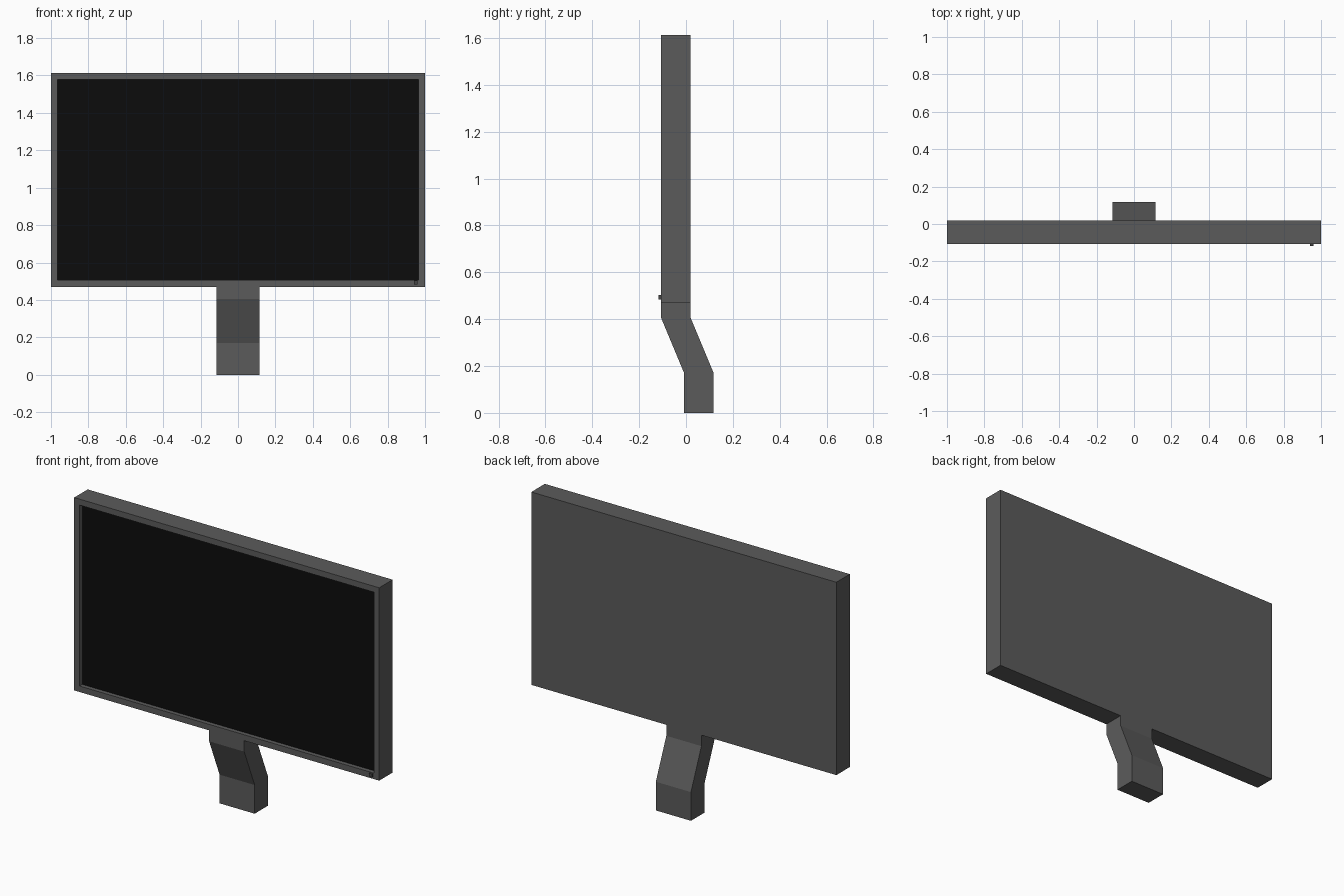
import bpy, bmesh

if "Cube" in bpy.data.objects:
    bpy.data.objects.remove(bpy.data.objects["Cube"])


def material(name, r, g, b):
    m = bpy.data.materials.new(name)
    m.diffuse_color = (r, g, b, 1)
    m.use_nodes = True
    m.node_tree.nodes["Principled BSDF"].inputs["Base Color"].default_value = m.diffuse_color
    return m


GREY = material("casing grey", 0.105, 0.105, 0.105)
BLACK = material("screen black", 0.0035, 0.0035, 0.0035)
DARK = material("button grey", 0.06, 0.06, 0.06)


def finish(name, bm, *mats):
    bmesh.ops.recalc_face_normals(bm, faces=bm.faces)
    mesh = bpy.data.meshes.new(name)
    bm.to_mesh(mesh)
    bm.free()
    for m in mats:
        mesh.materials.append(m)
    obj = bpy.data.objects.new(name, mesh)
    bpy.context.collection.objects.link(obj)
    return obj


def box(x0, x1, y0, y1, z0, z1):
    bm = bmesh.new()
    bmesh.ops.create_cube(bm, size=1)
    for v in bm.verts:
        v.co = (x1 if v.co.x > 0 else x0,
                y1 if v.co.y > 0 else y0,
                z1 if v.co.z > 0 else z0)
    bm.normal_update()
    return bm


FRONT, BACK = -0.106, 0.02
BOTTOM, TOP = 0.47, 1.613
BORDER, RECESS = 0.05, 0.025

# Housing: a slab whose front face is inset and pushed in for the screen
bm = box(-1, 1, FRONT, BACK, BOTTOM, TOP)
screen = min(bm.faces, key=lambda f: f.calc_center_median().y)
bmesh.ops.inset_region(bm, faces=[screen], thickness=BORDER)
bm.normal_update()
bmesh.ops.inset_region(bm, faces=[screen], thickness=0.0001)
for v in screen.verts:
    v.co.y = FRONT + RECESS
screen.material_index = 1
finish("housing_and_screen", bm, GREY, BLACK)

# Stand: cranked column, flush with the housing at the top
bm = bmesh.new()
HALF = 0.115
DEPTH = BACK - FRONT
rings = []
for y, z in [(FRONT, BOTTOM), (FRONT, 0.405), (-0.008, 0.17), (-0.008, 0)]:
    rings.append([bm.verts.new(p) for p in
                  [(-HALF, y, z), (HALF, y, z),
                   (HALF, y + DEPTH, z), (-HALF, y + DEPTH, z)]])
for a, b in zip(rings, rings[1:]):
    for i in range(4):
        j = (i + 1) % 4
        bm.faces.new((a[i], a[j], b[j], b[i]))
bm.faces.new(rings[-1])
finish("stand", bm, GREY)

# Power button on the lower right of the border
finish("power_button", box(0.94, 0.96, -0.118, FRONT, 0.483, 0.503), DARK)
